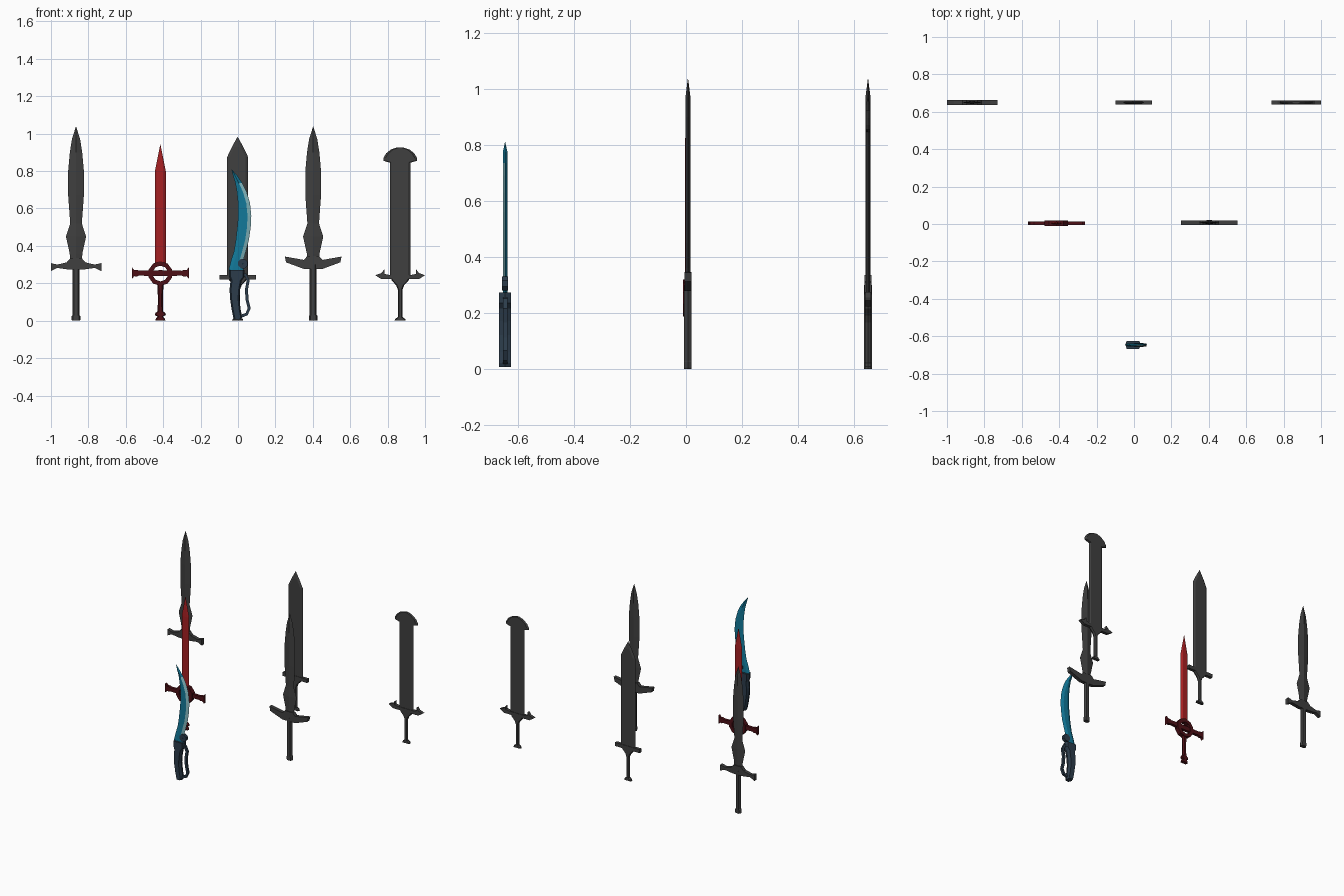
import bpy, bmesh, math

if "Cube" in bpy.data.objects:
    bpy.data.objects.remove(bpy.data.objects["Cube"])


def material(name, rgb):
    m = bpy.data.materials.new(name)
    m.diffuse_color = (*rgb, 1)
    m.use_nodes = True
    m.node_tree.nodes["Principled BSDF"].inputs["Base Color"].default_value = m.diffuse_color
    return m


STEEL = material("dark steel", (0.05, 0.05, 0.05))
RED = material("red blade", (0.38, 0.014, 0.016))
MAROON = material("maroon hilt", (0.075, 0.005, 0.008))
TEAL = material("teal blade", (0.006, 0.19, 0.32))
PALE = material("pale edge", (0.25, 0.52, 0.57))
NAVY = material("navy grip", (0.025, 0.045, 0.07))


def finish(name, bm, loc, mats):
    bmesh.ops.remove_doubles(bm, verts=bm.verts, dist=0.0002)
    bmesh.ops.recalc_face_normals(bm, faces=bm.faces)
    me = bpy.data.meshes.new(name)
    bm.to_mesh(me)
    bm.free()
    ob = bpy.data.objects.new(name, me)
    ob.location = (loc[0], loc[1], 0)
    bpy.context.collection.objects.link(ob)
    for m in mats:
        me.materials.append(m)
    return ob


def loft(name, loc, stations, t, bevel, mats, edge_range=None):
    """Six-sided section through (x left, x right, z) stations; t is half thickness."""
    bm = bmesh.new()
    rings = []
    for xl, xr, z in stations:
        w = (xr - xl) / 2
        b = min(bevel, w)
        tt = t if w > 0.001 else 0
        rings.append([bm.verts.new(p) for p in (
            (xl, 0, z), (xl + b, -tt, z), (xr - b, -tt, z),
            (xr, 0, z), (xr - b, tt, z), (xl + b, tt, z))])
    for r, s in zip(rings, rings[1:]):
        zc = (r[0].co.z + s[0].co.z) / 2
        for i in range(6):
            j = (i + 1) % 6
            f = bm.faces.new((r[i], r[j], s[j], s[i]))
            # pale sharpened edge on the front right bevel
            if edge_range and i == 2 and edge_range[0] < zc < edge_range[1]:
                f.material_index = 1
    bm.faces.new(rings[0])
    bm.faces.new(rings[-1])
    return finish(name, bm, loc, mats)


def sym(pairs):
    return [(-w, w, z) for w, z in pairs]


def plate(name, loc, outline, t, mat):
    bm = bmesh.new()
    f = bm.faces.new([bm.verts.new((x, -t, z)) for x, z in outline])
    new = bmesh.ops.extrude_face_region(bm, geom=[f])["geom"]
    bmesh.ops.translate(bm, vec=(0, 2 * t, 0),
                        verts=[v for v in new if isinstance(v, bmesh.types.BMVert)])
    return finish(name, bm, loc, [mat])


def mirrored(half):
    return half + [(-x, z) for x, z in reversed(half) if x > 0]


def ring(name, loc, zc, ro, ri, t, n, mat):
    bm = bmesh.new()
    loops = []
    for i in range(n):
        a = 2 * math.pi * (i + 0.5) / n
        loops.append([bm.verts.new((r * math.cos(a), y, zc + r * math.sin(a)))
                      for r, y in ((ro, -t), (ro, t), (ri, t), (ri, -t))])
    for i in range(n):
        p, q = loops[i], loops[(i + 1) % n]
        for k in range(4):
            bm.faces.new((p[k], p[(k + 1) % 4], q[(k + 1) % 4], q[k]))
    return finish(name, bm, loc, [mat])


def ribbon(path, w):
    left, right = [], []
    for i, (x, z) in enumerate(path):
        a, b = path[max(i - 1, 0)], path[min(i + 1, len(path) - 1)]
        dx, dz = b[0] - a[0], b[1] - a[1]
        d = math.hypot(dx, dz)
        left.append((x - dz / d * w, z + dx / d * w))
        right.append((x + dz / d * w, z - dx / d * w))
    return left + right[::-1]


# Two leaf-bladed swords with different guards
LEAF = sym([(0.030, 0.30), (0.034, 0.36), (0.054, 0.45), (0.031, 0.52), (0.042, 0.67),
            (0.042, 0.80), (0.033, 0.90), (0.022, 0.97), (0, 1.04)])
GRIP = sym([(0.021, 0), (0.023, 0.005), (0.023, 0.025), (0.019, 0.03), (0.019, 0.30)])
FLARED = mirrored([(0, 0.335), (0.03, 0.335), (0.05, 0.312), (0.10, 0.30), (0.135, 0.308),
                   (0.135, 0.265), (0.10, 0.282), (0.05, 0.275), (0, 0.272)])
SWEPT = mirrored([(0, 0.345), (0.032, 0.345), (0.05, 0.325), (0.152, 0.343), (0.145, 0.312),
                  (0.05, 0.277), (0, 0.277)])
for label, loc, guard in (("flared", (-0.866, 0.65), FLARED), ("swept", (0.402, 0.007), SWEPT)):
    loft(label + "_sword_blade", loc, LEAF, 0.009, 1, [STEEL])
    loft(label + "_sword_grip", loc, GRIP, 0.0135, 0.008, [STEEL])
    plate(label + "_sword_guard", loc, guard, 0.0125, STEEL)

# Two wide swords sharing a slim grip
SLIM = sym([(0.030, 0), (0.028, 0.008), (0.012, 0.02), (0.012, 0.165), (0.022, 0.19),
            (0.045, 0.215), (0.05, 0.235)])
GREAT, BROAD = (-0.002, 0.65), (0.867, 0.65)
for label, loc in (("great", GREAT), ("broad", BROAD)):
    loft(label + "_sword_grip", loc, SLIM, 0.011, 0.006, [STEEL])
loft("great_sword_blade", GREAT, sym([(0.056, 0.235), (0.056, 0.875), (0.03, 0.93), (0, 0.984)]),
     0.008, 0.014, [STEEL])
plate("great_sword_guard", GREAT, mirrored([(0, 0.245), (0.097, 0.245), (0.097, 0.22), (0, 0.22)]),
      0.011, STEEL)
loft("broad_sword_blade", BROAD, sym([(0.055, 0.225), (0.055, 0.845), (0.09, 0.855), (0.09, 0.87),
     (0.075, 0.895), (0.05, 0.915), (0.02, 0.925)]), 0.008, 0.012, [STEEL])
plate("broad_sword_guard", BROAD, mirrored([(0, 0.245), (0.06, 0.245), (0.085, 0.25), (0.085, 0.275),
      (0.10, 0.255), (0.133, 0.243), (0.10, 0.222), (0, 0.222)]), 0.011, STEEL)

# Red sword with ring guard
R = (-0.415, 0.004)
loft("red_sword_blade", R, sym([(0.029, 0.30), (0.029, 0.80), (0, 0.945)]), 0.008, 0.012, [RED])
ring("red_sword_ring", R, 0.252, 0.066, 0.042, 0.0155, 10, MAROON)
plate("red_sword_crossbar", R, mirrored([(0, 0.27), (0.115, 0.267), (0.125, 0.272), (0.14, 0.27),
      (0.152, 0.286), (0.152, 0.224), (0.14, 0.238), (0.125, 0.236), (0.115, 0.241), (0, 0.238)]),
      0.010, MAROON)
loft("red_sword_grip", R, sym([(0.027, 0), (0.024, 0.012), (0.014, 0.022), (0.03, 0.03),
     (0.026, 0.042), (0.015, 0.05), (0.013, 0.12), (0.017, 0.20)]), 0.012, 0.007, [MAROON])

# Curved blue dagger
F = (0, -0.646)
loft("dagger_blade", F, [(-0.05, 0.03, 0.27), (-0.038, 0.028, 0.32), (-0.022, 0.042, 0.37),
     (-0.012, 0.058, 0.43), (-0.004, 0.068, 0.50), (0.001, 0.071, 0.56), (0.000, 0.064, 0.63),
     (-0.006, 0.046, 0.69), (-0.014, 0.024, 0.735), (-0.026, -0.004, 0.775), (-0.036, -0.036, 0.812)],
     0.008, 0.02, [TEAL, PALE], (0.33, 0.75))
ring("dagger_blade_boss", F, 0.305, 0.027, 0.002, 0.011, 8, NAVY).location.x = 0.026
loft("dagger_grip", F, [(-0.022, 0.018, 0.006), (-0.026, 0.022, 0.02), (-0.034, 0.014, 0.06),
     (-0.043, 0.008, 0.12), (-0.045, 0.012, 0.17), (-0.04, 0.02, 0.215), (-0.047, 0.036, 0.235),
     (-0.047, 0.036, 0.272)], 0.021, 0.008, [NAVY])
plate("dagger_knuckle_guard", F, ribbon([(0.015, 0.25), (0.04, 0.245), (0.054, 0.215), (0.045, 0.165),
      (0.049, 0.11), (0.06, 0.065), (0.046, 0.035), (0.0, 0.018)], 0.008), 0.008, NAVY)
